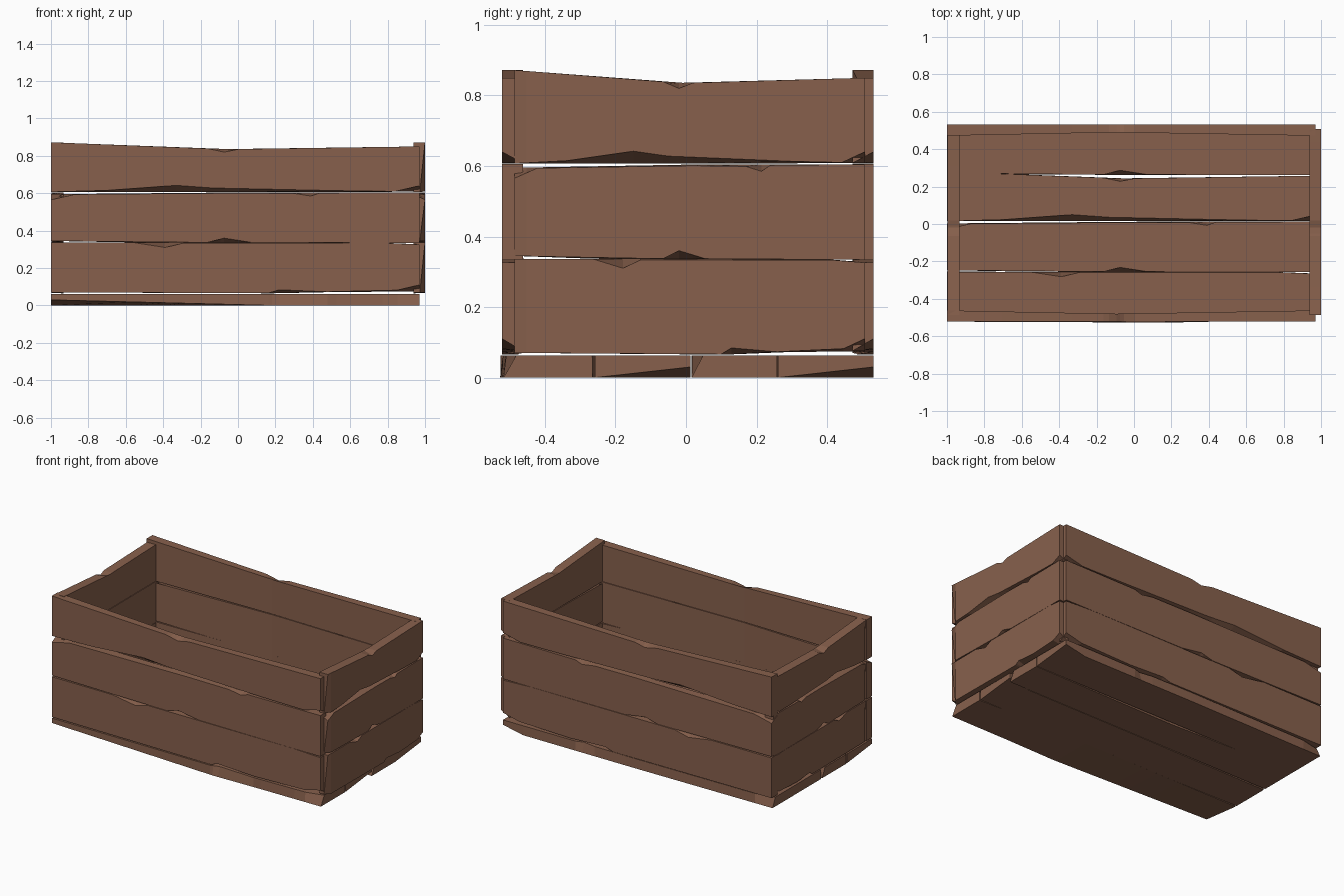
import bpy, bmesh

if "Cube" in bpy.data.objects:
    bpy.data.objects.remove(bpy.data.objects["Cube"])

wood = bpy.data.materials.new("brown wood")
wood.diffuse_color = (0.245, 0.118, 0.073, 1)
wood.use_nodes = True
wood.node_tree.nodes["Principled BSDF"].inputs["Base Color"].default_value = wood.diffuse_color


def at(curve, u):
    """Height of a polyline curve at u."""
    for (a, p), (b, q) in zip(curve, curve[1:]):
        if u <= b:
            return p + (q - p) * (u - a) / (b - a)
    return curve[-1][1]


def flat(v):
    return [(-1, v), (1, v)]


# Worn plank outlines: edges of the outer face (with chips) and of the inner face
TOP = dict(
    lo=[(-1, .607), (-.7, .615), (-.32, .642), (-.12, .628), (.6, .613), (.87, .61), (1, .64)],
    hi=[(-1, .872), (-.15, .839), (-.06, .82), (.02, .836), (1, .85)],
    lo_in=[(-1, .607), (1, .608)],
    hi_in=[(-1, .872), (-.04, .836), (1, .85)])
MIDDLE = dict(
    lo=[(-1, .345), (-.6, .341), (-.15, .337), (-.06, .36), (.09, .337), (1, .334)],
    hi=[(-1, .565), (-.87, .594), (.02, .601), (.32, .599), (.41, .585), (.46, .602), (1, .605)],
    lo_in=[(-1, .345), (-.55, .337), (1, .334)],
    hi_in=[(-1, .595), (0, .604), (1, .605)])
BOTTOM = dict(
    lo=[(-1, .07), (.18, .066), (.24, .084), (.5, .073), (.88, .082), (1, .11)],
    hi=[(-1, .336), (-.55, .336), (-.38, .31), (-.28, .334), (.8, .334), (1, .326)],
    lo_in=[(-1, .07), (.2, .065), (.55, .072), (1, .075)],
    hi_in=[(-1, .337), (.8, .335), (1, .327)])


def plank(name, s, place, depth_lo, depth_hi, chamfer=flat(0)):
    """Loft a four-sided section along u, placed by place(u, v, depth)."""
    us = sorted({u for c in (*s.values(), depth_lo, depth_hi, chamfer) for u, _ in c})
    bm = bmesh.new()
    rings = []
    for u in us:
        section = [(at(s['lo'], u), at(chamfer, u)), (at(s['hi'], u), 0),
                   (at(s['hi_in'], u), at(depth_hi, u)), (at(s['lo_in'], u), at(depth_lo, u))]
        rings.append([bm.verts.new(place(u, v, d)) for v, d in section])
    for a, b in zip(rings, rings[1:]):
        for i in range(4):
            j = (i + 1) % 4
            bm.faces.new((a[i], a[j], b[j], b[i]))
    bm.faces.new(rings[0])
    bm.faces.new(rings[-1][::-1])
    bmesh.ops.recalc_face_normals(bm, faces=bm.faces)
    me = bpy.data.meshes.new(name)
    bm.to_mesh(me)
    bm.free()
    me.materials.append(wood)
    ob = bpy.data.objects.new(name, me)
    bpy.context.collection.objects.link(ob)


def along(u):
    return -.015 + .985 * u


def across(u):
    return .01 + .497 * u


# Four walls of three planks each
long_depth = [(-1, .06), (-.08, .042), (1, .06)]
end_depth = flat(.063)
end_chamfer = [(-1, .028), (-.93, 0), (1, 0)]
walls = {
    "front": (lambda u, v, d: (along(u), -.522 + d, v), long_depth, flat(0)),
    "back": (lambda u, v, d: (along(u), .532 - d, v), long_depth, flat(0)),
    "right": (lambda u, v, d: (1 - d, across(u), v), end_depth, end_chamfer),
    "left": (lambda u, v, d: (-.997 + d, across(u), v), end_depth, end_chamfer),
}
for side, (place, depth, chamfer) in walls.items():
    for row, shape in (("top", TOP), ("middle", MIDDLE), ("bottom", BOTTOM)):
        plank(f"{side}_{row}_plank", shape, place, depth, depth, chamfer)

# Floor of four planks, outer face upward, undersides worn at the ends
worn = [(-1, .06), (.85, .06), (1, .03)]
floor = [(BOTTOM, -.592, [(-1, .03), (.2, .06), (1, .06)], flat(.06)),
         (MIDDLE, -.592, flat(.06), worn),
         (TOP, -.592, flat(.06), flat(.06)),
         (MIDDLE, -.073, flat(.06), worn)]
for i, (shape, shift, d_lo, d_hi) in enumerate(floor):
    plank(f"floor_plank_{i + 1}", shape,
          lambda u, v, d, k=shift: (along(u), v + k, .062 - d + .0), 
          [(u, d + .002) for u, d in d_lo], [(u, d + .002) for u, d in d_hi])
